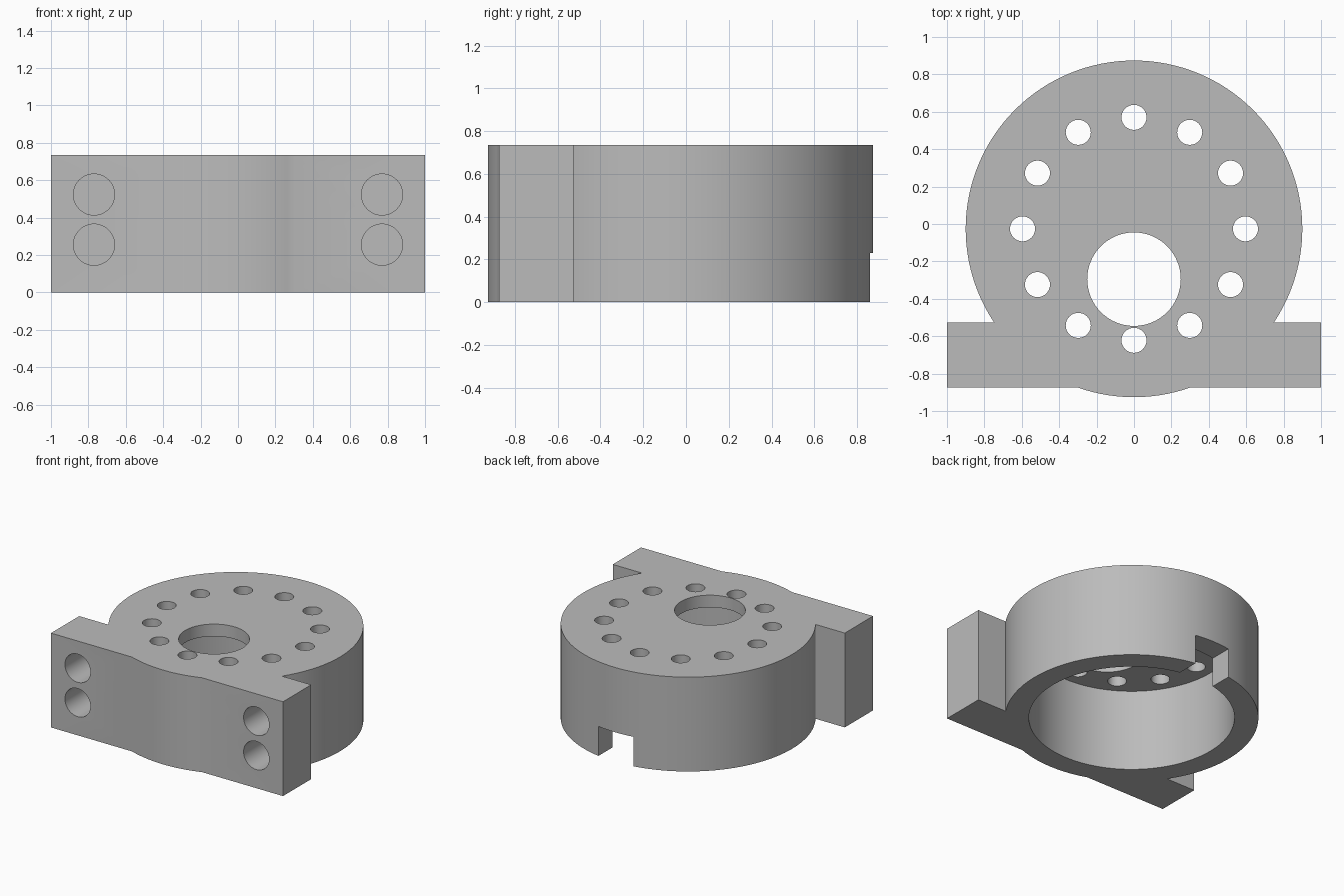
import bpy
import math
from mathutils import Matrix

cube = bpy.data.objects.get("Cube")
if cube:
    bpy.data.objects.remove(cube, do_unlink=True)

H = 0.735          # overall height
CY = -0.026        # centre of the round body in y
FRONT = -0.874     # front face of the mounting block

grey = bpy.data.materials.new("plain grey")
grey.use_nodes = True
colour = (0.5, 0.5, 0.5, 1)
grey.diffuse_color = colour
grey.node_tree.nodes["Principled BSDF"].inputs["Base Color"].default_value = colour


def cylinder(name, r, depth, loc, rot=(0, 0, 0), sides=48):
    bpy.ops.mesh.primitive_cylinder_add(vertices=sides, radius=r, depth=depth,
                                        location=loc, rotation=rot)
    ob = bpy.context.object
    ob.name = name
    return ob


def box(name, lo, hi):
    bpy.ops.mesh.primitive_cube_add(size=1)
    ob = bpy.context.object
    ob.name = name
    mid = [(a + b) / 2 for a, b in zip(lo, hi)]
    size = [b - a for a, b in zip(lo, hi)]
    ob.data.transform(Matrix.Translation(mid) @ Matrix.Diagonal((*size, 1)))
    return ob


def combine(target, tool, operation):
    mod = target.modifiers.new(operation.title(), 'BOOLEAN')
    mod.operation = operation
    mod.solver = 'EXACT'
    mod.object = tool
    bpy.context.view_layer.objects.active = target
    bpy.ops.object.modifier_apply(modifier=mod.name)
    bpy.data.objects.remove(tool, do_unlink=True)


# Round body joined to the flat mounting block
body = cylinder("motor_mount", 0.9, H, (0, CY, H / 2), sides=128)
combine(body, box("mounting_block", (-1, FRONT, 0), (1, -0.527, H)), 'UNION')

# Deep pocket from below, leaving a thin top plate
combine(body, cylinder("pocket", 0.73, 1.28, (0, CY, 0), sides=128), 'DIFFERENCE')

# Off-centre shaft hole
combine(body, cylinder("shaft_hole", 0.25, 0.5, (0, -0.295, H), sides=64), 'DIFFERENCE')

# Ring of bolt holes through the top plate
for i in range(12):
    a = i * math.tau / 12
    spot = (0.596 * math.cos(a), CY + 0.596 * math.sin(a), H)
    combine(body, cylinder("bolt_hole", 0.067, 0.5, spot, sides=32), 'DIFFERENCE')

# Cable notch in the rear wall
combine(body, box("cable_notch", (-0.152, 0.5, -0.1), (0.152, 1, 0.23)), 'DIFFERENCE')

# Blind mounting holes in the front face
for x in (-0.77, 0.77):
    for z in (0.255, 0.523):
        hole = cylinder("mounting_hole", 0.11, 0.56, (x, FRONT, z), (math.pi / 2, 0, 0))
        combine(body, hole, 'DIFFERENCE')

# Finish
body.data.materials.clear()
body.data.materials.append(grey)
bpy.ops.object.select_all(action='DESELECT')
body.select_set(True)
bpy.context.view_layer.objects.active = body
bpy.ops.object.shade_smooth_by_angle(angle=math.radians(30))
